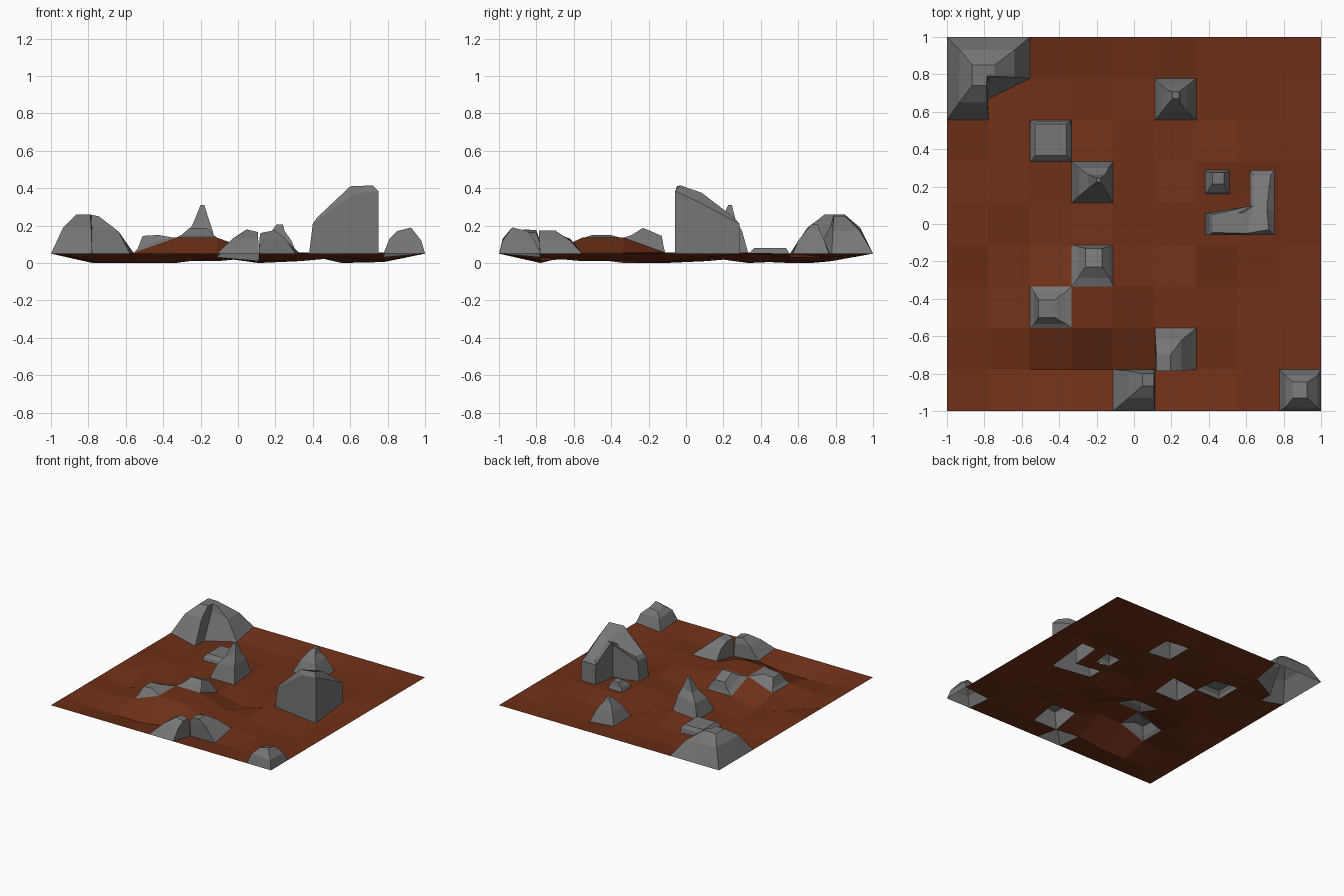
import bpy, random

if "Cube" in bpy.data.objects:
    bpy.data.objects.remove(bpy.data.objects["Cube"])
random.seed(4)

def material(name, col):
    m = bpy.data.materials.new(name)
    m.diffuse_color = (*col, 1)
    m.use_nodes = True
    m.node_tree.nodes["Principled BSDF"].inputs["Base Color"].default_value = m.diffuse_color
    return m

SOIL = material("red_soil", (0.16, 0.03, 0.009))
STONE = material("grey_stone", (0.18, 0.18, 0.18))

def make(name, verts, faces, mat):
    me = bpy.data.meshes.new(name)
    me.from_pydata(verts, [], faces)
    me.materials.append(mat)
    ob = bpy.data.objects.new(name, me)
    bpy.context.collection.objects.link(ob)

def loft(name, rings, caps=None):
    # stacked rings, open underneath, closed on top
    n = len(rings[0])
    verts = [v for r in rings for v in r]
    faces = [(k*n+i, k*n+(i+1) % n, (k+1)*n+(i+1) % n, (k+1)*n+i)
             for k in range(len(rings)-1) for i in range(n)]
    o = (len(rings)-1)*n
    faces += [tuple(o+i for i in c) for c in (caps or [range(n)])]
    make(name, verts, faces, STONE)

# ground: 9 x 9 cells with raised rim, shallow bumps and one mound
N = 9
P = [-1 + 2*i/N for i in range(N+1)]
H = {}
for i in range(N+1):
    for j in range(N+1):
        rim = i in (0, N) or j in (0, N)
        H[i, j] = 0.05 if rim else random.choice((0, 0.01, 0.03, 0.05))
for i in (3, 4):
    for j in (2, 3):
        H[i, j] = 0.135
for k in ((2, 2), (2, 3), (3, 4), (4, 4), (5, 2), (5, 3)):
    H[k] = 0.055

def slope(x, y):
    # ground under the cliff, lowest at its outer corner
    return 0.005 + 0.05*max((P[8]-x)/(P[8]-P[6]), (y-P[4])/(P[6]-P[4]))

for i in (6, 7, 8):
    for j in (4, 5, 6):
        H[i, j] = slope(P[i], P[j])
XY = {(i, j): (P[i], P[j]) for i, j in H}
XY[1, 8] = (P[1], 0.67)            # inner corner of the corner hill

def gv(i, j):
    return (*XY[i, j], H[i, j])

# single-cell rocks: cell -> rings of (x0, x1, y0, y1, z of the 4 corners)
ROCKS = {
    "flat_rock": ((2, 6), [(-.55, -.34, .34, .55, (.055,)*4), (-.53, -.36, .365, .535, (.08,)*4)]),
    "spire_rock": ((3, 5), [(-.295, -.135, .15, .3, (.14, .17, .17, .14)),
                            (-.245, -.155, .19, .265, (.2, .23, .23, .2)),
                            (-.2, -.18, .225, .245, (.31,)*4)]),
    "back_rock": ((5, 7), [(.15, .285, .6, .74, (.12,)*4), (.18, .25, .64, .715, (.17,)*4),
                           (.205, .24, .67, .705, (.205,)*4)]),
    "corner_rock": ((8, 0), [(.81, .98, -.98, -.81, (.13, .12, .12, .12)),
                             (.85, .925, -.93, -.845, (.17, .19, .17, .155))]),
    "mound_rock": ((2, 2), [(-.535, -.36, -.535, -.36, (.08, .138, .138, .08)),
                            (-.51, -.425, -.5, -.405, (.145, .15, .15, .145))]),
    "mound_top_rock": ((3, 3), [(-.3, -.13, -.29, -.12, (.15, .15, .09, .09)),
                                (-.26, -.17, -.23, -.13, (.188, .188, .145, .145))]),
    "front_rock": ((4, 0), [(-.03, .108, -.93, -.785, (.13, .13, .12, .13)),
                            (.045, .107, -.865, -.8, (.18, .165, .16, .175))]),
    "front_rear_rock": ((5, 1), [(.115, .255, -.785, -.62, (.13, .13, .12, .13)),
                                 (.12, .195, -.785, -.7, (.16, .175, .175, .16))]),
}
holes = {(0, 7), (0, 8), (1, 8)} | {(i, j) for i in (6, 7) for j in (4, 5)}
for name, (c, rings) in ROCKS.items():
    holes.add(c)
    i, j = c
    base = [gv(i, j), gv(i+1, j), gv(i+1, j+1), gv(i, j+1)]
    loft(name, [base] + [[(a, d, z[0]), (b, d, z[1]), (b, e, z[2]), (a, e, z[3])]
                         for a, b, d, e, z in rings])

idx = {k: n for n, k in enumerate(H)}
make("ground", [gv(*k) for k in H],
     [(idx[i, j], idx[i+1, j], idx[i+1, j+1], idx[i, j+1])
      for i in range(N) for j in range(N) if (i, j) not in holes], SOIL)

# finer ground patch, open below the cliff and pebble
U = [P[6], .38, .51, .62, .75, P[8]]
V = [P[4], -.06, .06, .16, .29, P[6]]
openings = {(1, 1), (2, 1), (3, 1), (3, 2), (3, 3), (1, 3)}
make("ground_patch", [(x, y, slope(x, y)) for x in U for y in V],
     [(i*6+j, i*6+6+j, i*6+7+j, i*6+j+1) for i in range(5) for j in range(5)
      if (i, j) not in openings], SOIL)

# L-shaped corner hill
caps = [(0, 1, 2, 7), (2, 3, 4), (2, 4, 5, 7), (5, 6, 7)]
loft("corner_hill", [
    [gv(0, 7), gv(1, 7), gv(1, 8), gv(2, 8), gv(2, 9), gv(1, 9), gv(0, 9), gv(0, 8)],
    [(-.935, .65, .19), (-.785, .65, .19), (-.782, .775, .2), (-.64, .785, .17),
     (-.64, .93, .17), (-.78, .93, .19), (-.93, .93, .19), (-.935, .78, .19)],
    [(-.865, .74, .258), (-.79, .74, .258), (-.785, .79, .258), (-.745, .79, .25),
     (-.745, .85, .25), (-.785, .85, .258), (-.865, .85, .258), (-.865, .79, .258)]], caps)

# tall L-shaped cliff
foot = [(.38, -.06), (.62, -.06), (.75, -.06), (.75, .06), (.75, .29), (.62, .29), (.62, .06), (.38, .06)]
wall = [.21, .37, .385, .33, .21, .21, .33, .21]
loft("cliff", [
    [(x, y, slope(x, y)) for x, y in foot],
    [(max(x, .4), min(y, .285), z) for (x, y), z in zip(foot, wall)],
    [(.42, -.045, .24), (.6, -.05, .41), (.72, -.03, .415), (.71, .085, .375),
     (.73, .26, .24), (.64, .26, .24), (.64, .1, .33), (.42, .05, .24)]],
    [(0, 1, 6, 7), (1, 2, 3, 6), (3, 4, 5, 6)])

# pebble beside the cliff
def sq(x0, x1, y0, y1, z):
    return [(x0, y0, z), (x1, y0, z), (x1, y1, z), (x0, y1, z)]
loft("pebble", [sq(.38, .51, .16, .29, .045), sq(.39, .5, .17, .28, .075),
                sq(.42, .48, .215, .275, .115)])
